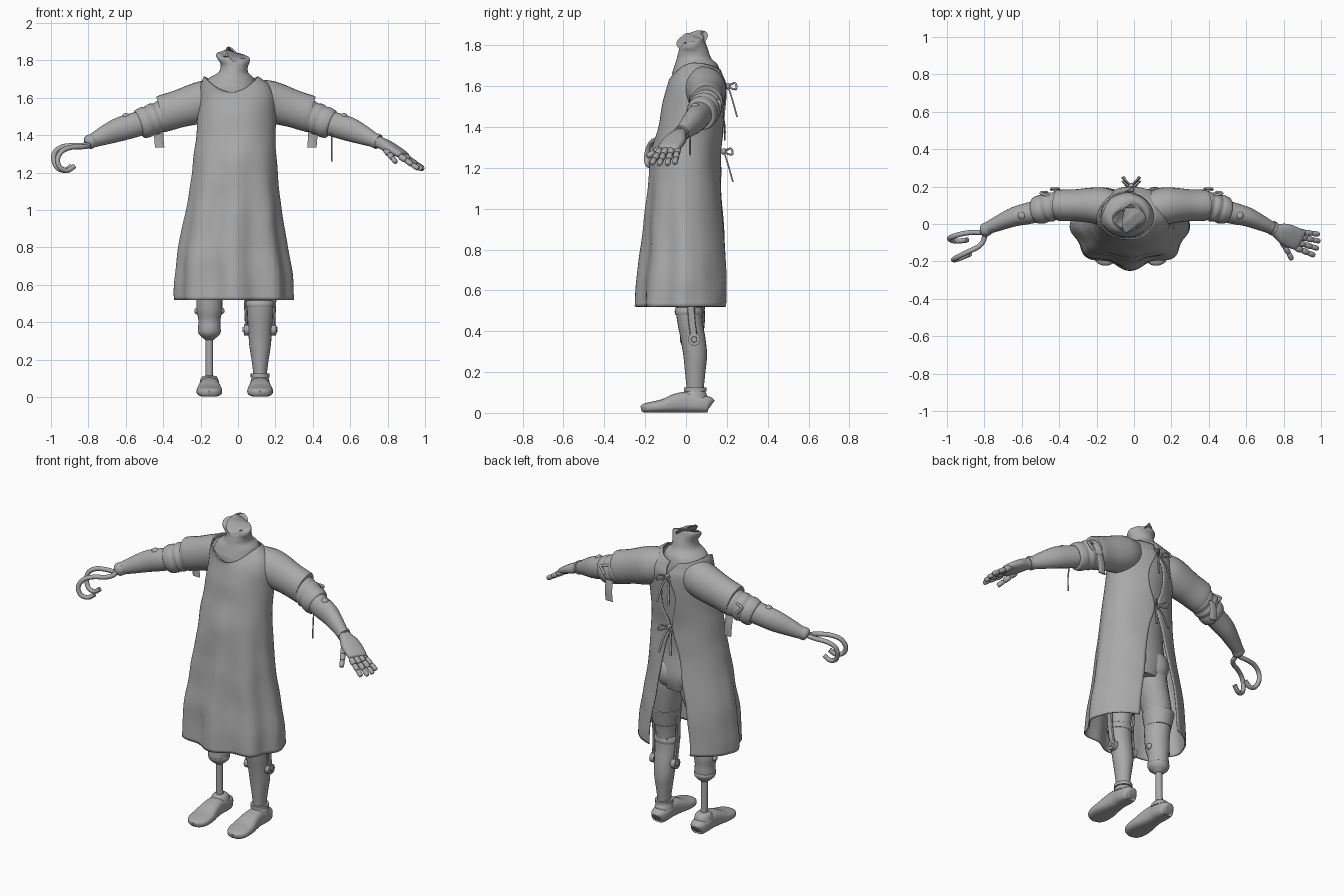
import bpy, bmesh, math
from mathutils import Vector, noise

GREY = bpy.data.materials.new("plain grey")
GREY.diffuse_color = (0.4, 0.4, 0.4, 1)


def finish(name, bm, angle=50):
    bmesh.ops.recalc_face_normals(bm, faces=bm.faces)
    me = bpy.data.meshes.new(name)
    bm.to_mesh(me)
    bm.free()
    me.materials.append(GREY)
    ob = bpy.data.objects.new(name, me)
    bpy.context.collection.objects.link(ob)
    bpy.ops.object.select_all(action='DESELECT')
    bpy.context.view_layer.objects.active = ob
    ob.select_set(True)
    bpy.ops.object.shade_smooth_by_angle(angle=math.radians(angle))
    return ob


def resample(rows, sub):
    """Catmull-Rom interpolation of tuples."""
    out = []
    for i in range(len(rows) - 1):
        p = [rows[max(i - 1, 0)], rows[i], rows[i + 1], rows[min(i + 2, len(rows) - 1)]]
        for k in range(sub):
            t = k / sub
            out.append(tuple(0.5 * (2 * b + (c - a) * t + (2 * a - 5 * b + 4 * c - d) * t * t
                                    + (3 * b - a - 3 * c + d) * t ** 3) for a, b, c, d in zip(*p)))
    return out + [tuple(rows[-1])]


def tube(name, rows, sub=4, n=24, power=1.0, rule=None, angle=50):
    """Loft of ellipses; each row is x, y, z, side radius, up radius."""
    rows = resample(rows, sub)
    bm = bmesh.new()
    rings = []
    for i, r in enumerate(rows):
        c = Vector(r[:3])
        t = (Vector(rows[min(i + 1, len(rows) - 1)][:3]) - Vector(rows[max(i - 1, 0)][:3])).normalized()
        if abs(t.z) > 0.8:
            side, up = Vector((1, 0, 0)), Vector((0, 1, 0))
        else:
            side = Vector((0, 0, 1)).cross(t).normalized()
            up = t.cross(side)
        ring = []
        for j in range(n):
            a = 2 * math.pi * j / n
            ca, sa = math.cos(a), math.sin(a)
            co = c + side * r[3] * math.copysign(abs(ca) ** power, ca) \
                + up * r[4] * math.copysign(abs(sa) ** power, sa)
            ring.append(bm.verts.new(rule(co) if rule else co))
        rings.append(ring)
    for p, q in zip(rings, rings[1:]):
        for j in range(n):
            bm.faces.new((p[j], p[(j + 1) % n], q[(j + 1) % n], q[j]))
    bm.faces.new(rings[0])
    bm.faces.new(rings[-1])
    return finish(name, bm, angle)


def ball(name, c, r):
    bm = bmesh.new()
    bmesh.ops.create_uvsphere(bm, u_segments=20, v_segments=12, radius=1)
    for v in bm.verts:
        v.co = Vector(c) + Vector(v.co[k] * r[k] for k in range(3))
    return finish(name, bm)


def wire(name, pts, rad, flat=None):
    """Smooth round wire, or a flat ribbon when flat is given as (width, thickness) on x, y."""
    if flat:
        return tube(name, [(*p, *flat) for p in pts], 3, 8, 0.6)
    cu = bpy.data.curves.new(name, 'CURVE')
    cu.dimensions, cu.bevel_depth, cu.bevel_resolution, cu.use_fill_caps = '3D', rad, 3, True
    pts = resample(pts, 5)
    sp = cu.splines.new('POLY')
    sp.points.add(len(pts) - 1)
    for p, co in zip(sp.points, pts):
        p.co = (*co, 1)
    cu.materials.append(GREY)
    ob = bpy.data.objects.new(name, cu)
    bpy.context.collection.objects.link(ob)
    bpy.ops.object.select_all(action='DESELECT')
    bpy.context.view_layer.objects.active = ob
    ob.select_set(True)
    bpy.ops.object.convert(target='MESH')
    bpy.ops.object.shade_smooth_by_angle(angle=math.radians(50))


# gown: left x, right x, front y, back y, half back gap, z, front dip, back dip, fold depth
GOWN = [(-.335, .295, -.235, .22, .14, .52, 0, 0, .055), (-.33, .285, -.225, .215, .13, .65, 0, 0, .05),
        (-.315, .26, -.21, .205, .11, .8, 0, 0, .045), (-.275, .235, -.195, .185, .075, 1.0, 0, 0, .03),
        (-.25, .215, -.18, .175, .045, 1.15, 0, 0, .02), (-.235, .205, -.165, .175, .006, 1.28, 0, 0, .01),
        (-.22, .2, -.14, .185, .045, 1.4, 0, 0, 0), (-.215, .2, -.12, .195, .05, 1.5, 0, 0, 0),
        (-.21, .2, -.1, .2, .006, 1.6, .02, 0, 0), (-.2, .17, -.09, .185, .02, 1.665, .05, .02, 0),
        (-.185, .108, -.087, .17, .03, 1.715, .085, .035, 0)]
bm = bmesh.new()
N = 96
rings = []
for xl, xr, yf, yb, g, z, df, db, fold in resample(GOWN, 5):
    rx, ry, cx, cy = (xr - xl) / 2, (yb - yf) / 2, (xl + xr) / 2, (yf + yb) / 2
    d = math.asin(max(g, .004) / rx)
    ring = []
    for j in range(N + 1):
        a = math.pi / 2 + d + (2 * math.pi - 2 * d) * j / N
        s = math.sin(a)
        f = 1 + fold * math.cos(8 * (a + math.pi / 2)) * max(0, .4 - s)
        co = Vector((cx + rx * f * math.cos(a), cy + ry * f * s, z - df * max(0, -s) ** 2 - db * max(0, s) ** 2))
        co += Vector((1, 1, 0)) * .008 * noise.noise(co * 6)
        ring.append(bm.verts.new(co))
    rings.append(ring)
for p, q in zip(rings, rings[1:]):
    for j in range(N):
        bm.faces.new((p[j], p[j + 1], q[j + 1], q[j]))
gown = finish("gown", bm)
solid = gown.modifiers.new("cloth", 'SOLIDIFY')
solid.thickness = .008

# torso and hips seen through the open back
tube("torso", [(-.01, .03, .86, .13, .1), (-.01, .03, .95, .17, .12), (-.01, .02, 1.1, .165, .11),
               (-.01, .03, 1.25, .155, .11), (0, .04, 1.45, .17, .12), (-.02, .05, 1.58, .17, .12),
               (-.04, .05, 1.66, .14, .115), (-.04, .05, 1.7, .11, .1)], 4, 32)
for s in (-1, 1):
    ball("buttock", (-.01 + s * .075, .075, .95), (.085, .08, .1))


# neck with a slanted ragged cut on top
def ragged(co):
    w = min(max((co.z - 1.75) / .06, 0), 1)
    co.z += w * (.28 * (co.y - .03) - .13 * (co.x + .03) + .012 * noise.noise(co * 25))
    return co


tube("neck", [(-.04, .05, 1.66, .14, .12), (-.035, .05, 1.705, .12, .105), (-.025, .04, 1.735, .08, .085),
              (-.02, .035, 1.775, .073, .072), (-.027, .03, 1.81, .09, .062), (-.027, .03, 1.828, .083, .055),
              (-.03, .03, 1.82, .06, .04), (-.03, .025, 1.795, .035, .025), (-.03, .025, 1.79, .005, .005)],
     4, 36, rule=ragged)

# arms
for s, k in ((1, 1.0), (-1, -1.06)):
    def arm(name, rows, sub=4):
        return tube(name, [(r[0] * k, *r[1:]) for r in rows], sub, 28)
    sleeve = arm("sleeve", [(.09, .08, 1.6, .09, .1), (.16, .095, 1.585, .1, .108), (.22, .1, 1.565, .094, .108),
                            (.3, .1, 1.54, .085, .1), (.38, .1, 1.515, .083, .098), (.383, .1, 1.514, .07, .085)])
    arm("upper_arm_band", [(.36, .1, 1.51, .07, .08), (.385, .098, 1.5, .079, .086), (.405, .094, 1.493, .074, .08),
                           (.425, .09, 1.486, .08, .086), (.445, .084, 1.478, .073, .08), (.465, .079, 1.47, .077, .084),
                           (.495, .072, 1.458, .07, .078), (.5, .071, 1.456, .05, .06)])
    arm("forearm", [(.42, .09, 1.485, .06, .065), (.52, .06, 1.455, .058, .066), (.6, .04, 1.43, .052, .064),
                    (.67, .01, 1.4, .043, .052), (.73, -.018, 1.372, .034, .038), (.755, -.03, 1.362, .032, .034)])
    ball("elbow_rivet", (k * .565, .045, 1.5), (.022, .022, .018))
    wire("sleeve_strap", [(k * .4, .18, 1.46), (k * .4, .19, 1.4), (k * .395, .19, 1.335)], 0, (.025, .004))
    wire("strap_knot", [(k * .43, .15, 1.53), (k * .47, .165, 1.52), (k * .44, .17, 1.48)], .008)
wire("loose_string", [(.5, .03, 1.42), (.502, .02, 1.34), (.5, .02, 1.26)], .004)

# jointed hand
tube("palm", [(.735, -.02, 1.37, .03, .03), (.765, -.035, 1.358, .038, .03), (.8, -.05, 1.34, .055, .03),
              (.84, -.068, 1.318, .06, .026), (.88, -.085, 1.296, .056, .02), (.89, -.09, 1.29, .045, .012)], 4, 24, .8)
tube("wrist_ring", [(.735, -.019, 1.371, .038, .041), (.75, -.026, 1.364, .038, .041)], 1)
FINGERS = [((.875, -.04, 1.297), (.99, -.055, 1.222)), ((.885, -.07, 1.294), (.993, -.092, 1.215)),
           ((.878, -.1, 1.29), (.985, -.132, 1.215)), ((.865, -.127, 1.288), (.965, -.168, 1.22)),
           ((.79, -.09, 1.32), (.845, -.19, 1.255))]
for base, tip in FINGERS:
    b, t = Vector(base), Vector(tip)
    for i in range(3):
        p, q = b.lerp(t, i / 3), b.lerp(t, (i + .97) / 3)
        r = .0165 - .0015 * i
        tube("finger_joint", [(*p, r * .7, r * .7), (*p.lerp(q, .15), r, r), (*p.lerp(q, .85), r, r),
                              (*q, r * .7, r * .7)], 2, 12)

# split hook
wire("hook_upper", [(-.78, -.04, 1.36), (-.82, -.045, 1.347), (-.87, -.045, 1.345), (-.93, -.055, 1.34),
                    (-.975, -.07, 1.315), (-.986, -.08, 1.27), (-.965, -.09, 1.225), (-.925, -.09, 1.212),
                    (-.89, -.085, 1.235)], .0135)
wire("hook_lower", [(-.8, -.045, 1.352), (-.803, -.085, 1.342), (-.83, -.12, 1.338), (-.89, -.15, 1.335),
                    (-.94, -.175, 1.315), (-.965, -.19, 1.27), (-.95, -.19, 1.225), (-.91, -.175, 1.212),
                    (-.875, -.16, 1.235)], .0135)
tube("hook_socket", [(-.775, -.02, 1.372, .034, .037), (-.8, -.035, 1.36, .036, .038), (-.812, -.04, 1.353, .02, .022)], 2)

# thighs, cuffs and shoes
for s, cx in ((1, .118), (-1, -.153)):
    tube("thigh", [(s * .085, .035, .95, .09, .1), (s * .095, .035, .85, .092, .1), (cx * .95, .03, .7, .08, .085),
                   (cx, .02, .58, .066, .07), (cx, .02, .46, .055, .055)])
    tube("thigh_cuff", [(cx, .027, .6, .074, .078), (cx, .028, .63, .08, .084), (cx, .029, .67, .087, .09),
                        (cx, .03, .69, .09, .093), (cx, .03, .695, .07, .07)], 2)
    tube("shoe", [(cx, .122, .035, .02, .028), (cx, .11, .04, .043, .04), (cx, .06, .044, .052, .044),
                  (cx, .01, .052, .051, .052), (cx, -.05, .047, .058, .047), (cx, -.11, .034, .068, .034),
                  (cx, -.17, .027, .066, .027), (cx, -.205, .023, .047, .022), (cx, -.22, .02, .018, .013)],
         4, 28, .75, rule=lambda co: Vector((co.x, co.y, max(co.z, .002))))
    tube("shoe_collar", [(cx, .045, .075, .052, .06), (cx, .045, .1, .046, .052), (cx, .045, .112, .036, .04)], 2)

# jointed shin with side hinges
X = .118
tube("shin", [(X, .045, .09, .036, .042), (X, .045, .13, .037, .043), (X, .045, .2, .046, .05),
              (X, .045, .28, .058, .058), (X, .035, .36, .063, .061), (X, .022, .43, .068, .062),
              (X, .015, .49, .07, .064), (X, .015, .515, .071, .066), (X, .015, .517, .055, .05)])
tube("ankle_ring", [(X, .045, .105, .05, .056), (X, .045, .125, .05, .056)], 1)
tube("knee_rim", [(X, .015, .48, .073, .067), (X, .015, .495, .077, .071), (X, .015, .51, .073, .067)], 2)
for s in (-1, 1):
    x = X + s * .078
    wire("hinge_bar", [(x - s * .006, .04, .36), (x, .025, .5), (x + s * .008, .028, .66)], 0, (.008, .018))
    tube("hinge_disc", [(x - s * .02, .04, .36, .03, .03), (x + s * .008, .04, .36, .03, .03),
                        (x + s * .009, .04, .36, .015, .015), (x + s * .016, .04, .36, .013, .013)], 1)

# peg leg: socket, cup, pylon and ankle cone
P = -.153
tube("peg_socket", [(P, .03, .345, .05, .05), (P, .03, .36, .06, .06), (P, .03, .41, .059, .059),
                    (P, .025, .46, .068, .068), (P, .02, .52, .07, .072), (P, .022, .6, .074, .078)])
tube("peg_cup", [(P, .035, .305, .022, .022), (P, .035, .315, .034, .034), (P, .033, .335, .056, .056),
                 (P, .032, .36, .062, .062), (P, .032, .368, .05, .05)], 2)
tube("pylon", [(P, .04, .08, .02, .02), (P, .035, .32, .02, .02)], 1)
tube("ankle_cone", [(P, .042, .08, .05, .05), (P, .042, .1, .044, .044), (P, .041, .115, .022, .022)], 2)
for s in (-1, 1):
    ball("socket_rivet", (P + s * .065, .03, .46), (.016, .018, .018))

# back ties: knot, loops and tails
for z, y in ((1.6, .205), (1.28, .185)):
    ball("tie_knot", (-.015, y, z), (.016, .014, .016))
    for s in (-1, 1):
        wire("tie_loop", [(-.015, y, z), (-.015 + s * .035, y + .035, z + .015), (-.015 + s * .045, y + .04, z - .015),
                          (-.015, y, z - .005)], .005)
        wire("tie_tail", [(-.015, y, z), (-.015 + s * .025, y + .02, z - .06), (-.015 + s * .04, y + .045, z - .15)],
             0, (.007, .004))
